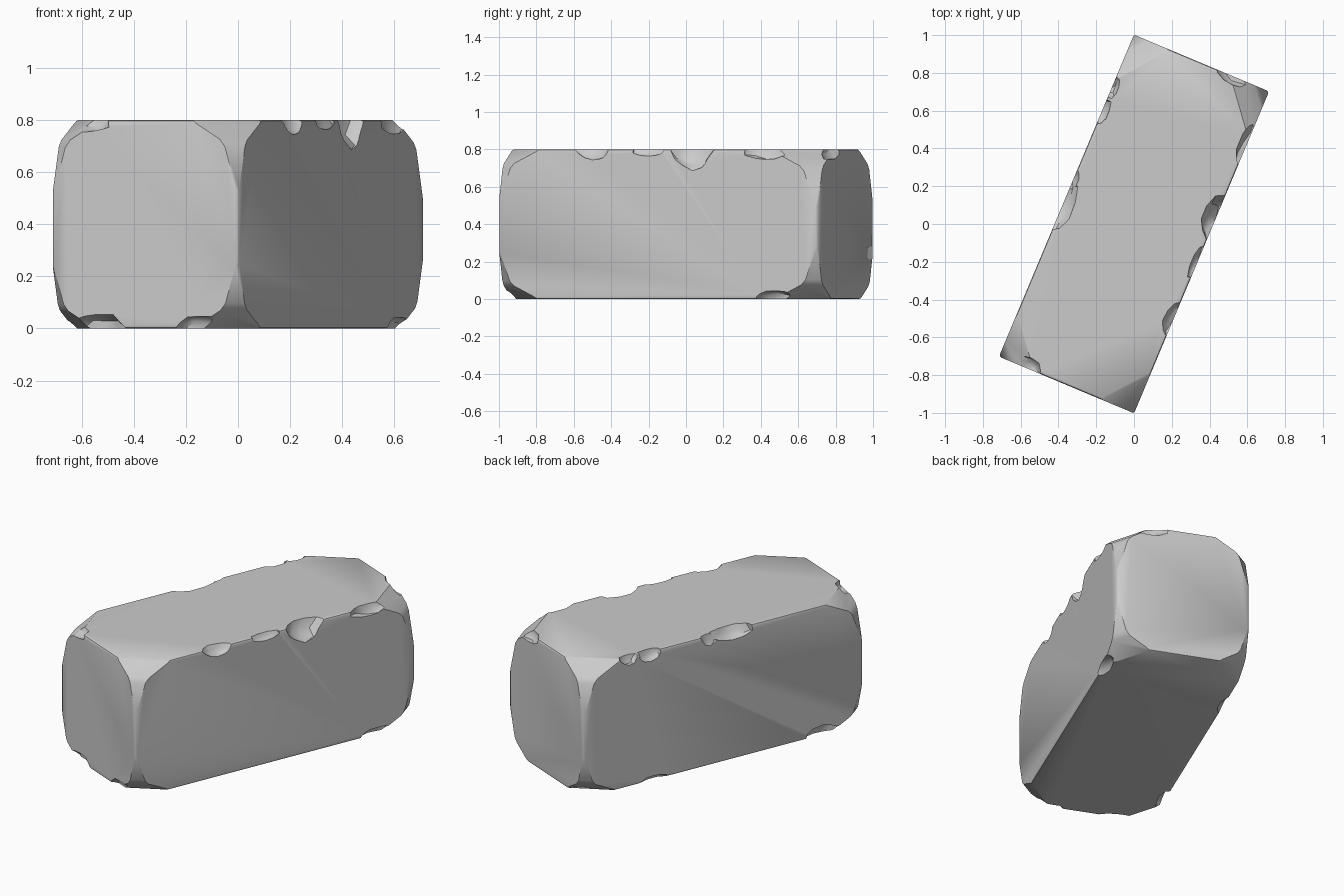
import bpy, bmesh, math, random
from mathutils import Vector, Matrix

random.seed(4)
W, L, H = 0.388, 0.924, 0.8      # half width, half length, height
TURN = math.radians(-22.75)

if "Cube" in bpy.data.objects:
    bpy.data.objects.remove(bpy.data.objects["Cube"])

stone = bpy.data.materials.new("grey stone")
stone.use_nodes = True
COLOUR = (0.6, 0.6, 0.6, 1)
stone.diffuse_color = COLOUR
stone.node_tree.nodes["Principled BSDF"].inputs["Base Color"].default_value = COLOUR


def add_object(name, bm):
    mesh = bpy.data.meshes.new(name)
    bm.to_mesh(mesh)
    bm.free()
    mesh.materials.append(stone)
    obj = bpy.data.objects.new(name, mesh)
    bpy.context.collection.objects.link(obj)
    return obj


def cut_corner(bm, sx, sy, top, a, b, c):
    """Slice one corner by a plane a, b and c away from it along its edges."""
    sz = 1 if top else -1
    corner = Vector((sx * W, sy * L, H if top else 0))
    normal = Vector((sx / a, sy / b, sz / c))
    point = corner - Vector((sx * a, 0, 0))
    geom = bm.verts[:] + bm.edges[:] + bm.faces[:]
    cut = bmesh.ops.bisect_plane(bm, geom=geom, plane_co=point, plane_no=normal, clear_outer=True)
    edges = [g for g in cut["geom_cut"] if isinstance(g, bmesh.types.BMEdge)]
    bmesh.ops.contextual_create(bm, geom=edges)


# Block with slightly softened edges
bm = bmesh.new()
bmesh.ops.create_cube(bm, size=1, matrix=Matrix.Translation((0, 0, H / 2)) @ Matrix.Diagonal((2 * W, 2 * L, H, 1)))
bmesh.ops.bevel(bm, geom=bm.edges[:], offset=0.012, segments=2, profile=0.5, affect='EDGES')

# Worn corners: a steep, a middle and a shallow slice each
for sx in (-1, 1):
    for sy in (-1, 1):
        for top in (True, False):
            s = random.uniform(0.92, 1.08) * (1 if top else 0.9)
            for a, b, c in ((0.09, 0.11, 0.32), (0.14, 0.17, 0.19), (0.21, 0.26, 0.13)):
                cut_corner(bm, sx, sy, top, a * s, b * s, c * s)
block = add_object("stone_block", bm)

# Chips on the long edges: side, top?, position, half length, depth in, depth down
chips = [
    (1, True, 0.20, 0.12, 0.075, 0.11), (1, True, -0.06, 0.10, 0.03, 0.04),
    (1, True, -0.38, 0.10, 0.05, 0.06), (1, True, 0.62, 0.13, 0.04, 0.06),
    (-1, True, -0.06, 0.15, 0.06, 0.07), (-1, True, 0.08, 0.07, 0.03, 0.06),
    (-1, True, 0.48, 0.08, 0.04, 0.06), (-1, True, 0.62, 0.06, 0.035, 0.05),
    (1, False, 0.68, 0.12, 0.05, 0.05), (-1, False, -0.66, 0.12, 0.05, 0.06),
    (-1, False, 0.45, 0.10, 0.03, 0.03),
]
places = [(Vector((sx * W, y, H if top else 0)), (wide, half, deep))
          for sx, top, y, half, wide, deep in chips]

# Chips on the short edges near the corners
places += [
    (Vector((0.2, L, H)), (0.12, 0.05, 0.06)), (Vector((-0.2, -L, 0)), (0.12, 0.05, 0.06)),
    (Vector((-0.24, -L, H)), (0.10, 0.06, 0.05)), (Vector((0.22, -L, 0)), (0.10, 0.04, 0.05)),
]

for centre, radii in places:
    bm = bmesh.new()
    bmesh.ops.create_icosphere(bm, subdivisions=2, radius=1)
    for v in bm.verts:
        v.co *= random.uniform(0.85, 1.1)
    bmesh.ops.transform(bm, matrix=Matrix.Translation(centre) @ Matrix.Diagonal((*radii, 1)), verts=bm.verts)
    cutter = add_object("chip_cutter", bm)
    cutter.hide_render = True
    mod = block.modifiers.new("chip", 'BOOLEAN')
    mod.operation = 'DIFFERENCE'
    mod.solver = 'EXACT'
    mod.object = cutter
    bpy.context.view_layer.objects.active = block
    bpy.ops.object.modifier_apply(modifier=mod.name)
    bpy.data.objects.remove(cutter)

# Soft shading with crisp breaks, then turn the block into place
bpy.ops.object.select_all(action='DESELECT')
block.select_set(True)
bpy.context.view_layer.objects.active = block
bpy.ops.object.shade_smooth_by_angle(angle=math.radians(35))
block.rotation_euler.z = TURN
